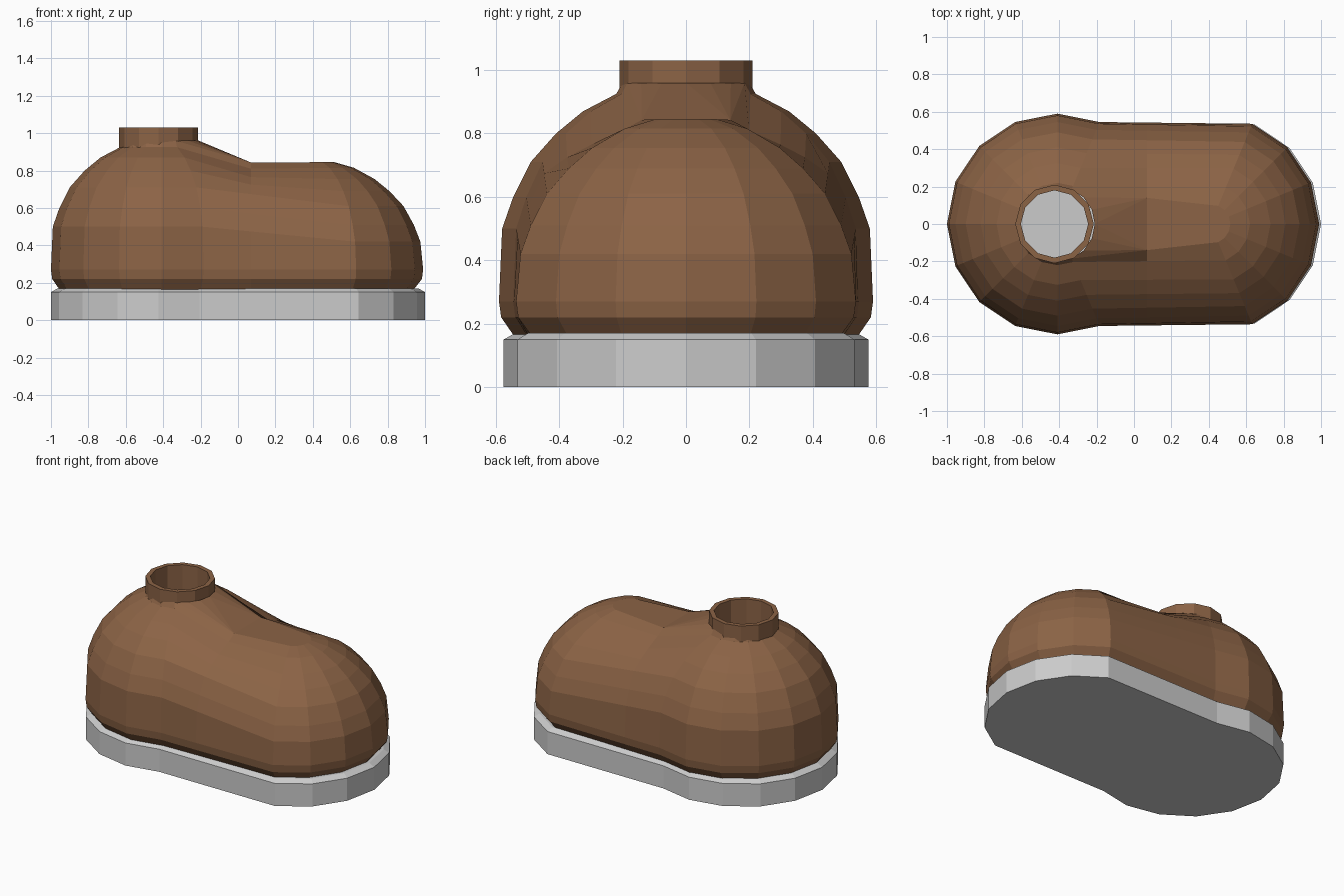
import bpy, bmesh
from math import cos, sin, radians

if "Cube" in bpy.data.objects:
    bpy.data.objects.remove(bpy.data.objects["Cube"])


def material(name, color):
    m = bpy.data.materials.new(name)
    m.diffuse_color = color
    m.use_nodes = True
    m.node_tree.nodes["Principled BSDF"].inputs["Base Color"].default_value = m.diffuse_color
    return m


def finish(bm, name, mat=None):
    me = bpy.data.meshes.new(name)
    bmesh.ops.recalc_face_normals(bm, faces=bm.faces)
    bm.to_mesh(me)
    bm.free()
    ob = bpy.data.objects.new(name, me)
    bpy.context.collection.objects.link(ob)
    if mat:
        me.materials.append(mat)
    return ob


def arc(cx, r, z, a0, a1, step=22.5):
    n = round((a1 - a0) / step)
    return [(cx + r * cos(radians(a0 + i * step)), r * sin(radians(a0 + i * step)), z)
            for i in range(n + 1)]


def foot_ring(bm, cx, heel_r, heel_z, toe_r, toe_z, mid_z=None):
    """Heel arc (11 verts), mid point, toe arc (7 verts), mid point."""
    heel = arc(-cx, heel_r, heel_z, 67.5, 292.5)
    toe = arc(cx, toe_r, toe_z, -67.5, 67.5)
    a, b = heel[0], toe[-1]
    x = 0.07
    t = (x - a[0]) / (b[0] - a[0])
    y = a[1] + t * (b[1] - a[1])
    z = a[2] + t * (b[2] - a[2]) if mid_z is None else mid_z
    return [bm.verts.new(p) for p in heel + [(x, -y, z)] + toe + [(x, y, z)]]


def bridge(bm, a, b):
    n = len(a)
    for i in range(n):
        j = (i + 1) % n
        bm.faces.new((a[i], a[j], b[j], b[i]))


brown = material("brown_leather", (0.26, 0.125, 0.06, 1))

# Sole
bm = bmesh.new()
rings = [foot_ring(bm, 0.425, r, z, r, z) for r, z in ((0.575, 0), (0.575, 0.15), (0.54, 0.17))]
for a, b in zip(rings, rings[1:]):
    bridge(bm, a, b)
bm.faces.new(rings[0])
bm.faces.new(rings[-1])
finish(bm, "sole")

# Upper: heel radius, heel z, toe radius, toe z, instep z
levels = [
    (0.545, 0.165, 0.53, 0.165, None),
    (0.583, 0.22, 0.573, 0.22, None),
    (0.59, 0.27, 0.58, 0.27, None),
    (0.58, 0.50, 0.565, 0.42, None),
    (0.545, 0.60, 0.53, 0.51, None),
    (0.49, 0.71, 0.475, 0.61, None),
    (0.41, 0.80, 0.40, 0.69, 0.725),
    (0.325, 0.87, 0.32, 0.755, 0.765),
    (0.22, 0.925, 0.21, 0.815, 0.81),
    (0.20, 0.96, 0.105, 0.845, 0.843),
]
bm = bmesh.new()
rings = [foot_ring(bm, 0.41, *lv) for lv in levels]
for a, b in zip(rings, rings[1:]):
    bridge(bm, a, b)
bm.faces.new(rings[0])
top = rings[-1]
# Toe cap, then instep strip up to the front of the ankle opening
bm.faces.new(top[11:20])
front = [top[10]] + [bm.verts.new(p) for p in arc(-0.41, 0.20, 0.96, -45, 45)] + [top[0]]
right, left = top[11], top[19]
for i in range(3):
    bm.faces.new((front[i], front[i + 1], right))
    bm.faces.new((front[i + 3], front[i + 4], left))
bm.faces.new((front[3], left, right))
finish(bm, "upper", brown)

# Collar: open ring around the ankle opening
bm = bmesh.new()
loops = []
for r, z in ((0.21, 0.91), (0.21, 1.03), (0.18, 1.03), (0.18, 0.86)):
    loops.append([bm.verts.new(p) for p in arc(-0.425, r, z, 0, 330, 30)])
for a, b in zip(loops, loops[1:] + loops[:1]):
    bridge(bm, a, b)
finish(bm, "ankle_collar", brown)
